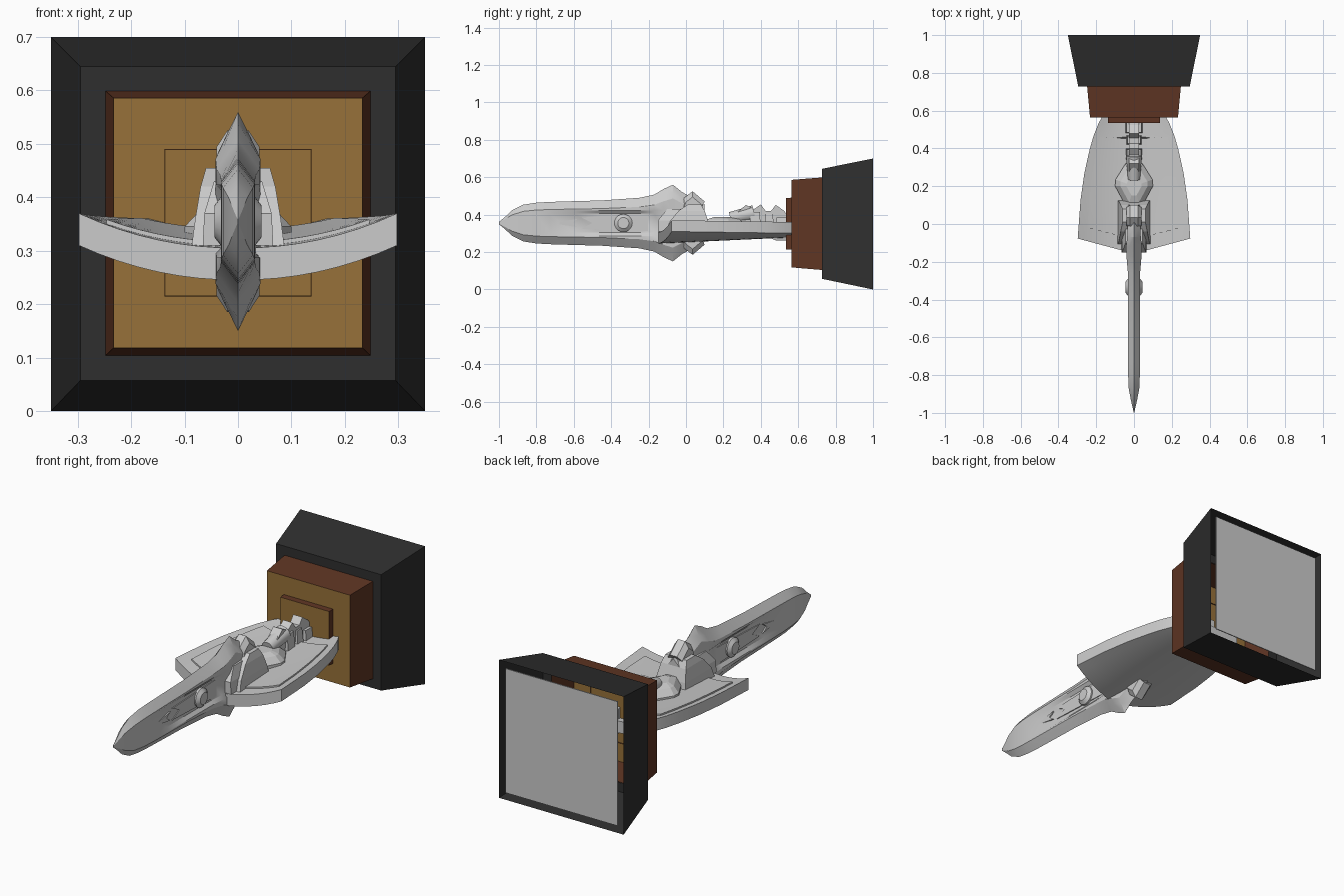
import bpy, bmesh, math
from mathutils import Vector, Matrix

if "Cube" in bpy.data.objects:
    bpy.data.objects.remove(bpy.data.objects["Cube"])

ZC = 0.355  # height of the ship's long axis


def material(name, rgb):
    m = bpy.data.materials.new(name)
    m.diffuse_color = (*rgb, 1)
    m.use_nodes = True
    m.node_tree.nodes["Principled BSDF"].inputs["Base Color"].default_value = m.diffuse_color
    return m


SILVER = material("silver", (0.60, 0.60, 0.60))
BLACK = material("black", (0.028, 0.028, 0.028))
BROWN = material("dark_wood", (0.115, 0.036, 0.017))
GOLD = material("gold", (0.31, 0.165, 0.041))


def finish(name, bm, mats, smooth=None):
    bmesh.ops.remove_doubles(bm, verts=bm.verts, dist=0.0004)
    bmesh.ops.recalc_face_normals(bm, faces=bm.faces)
    me = bpy.data.meshes.new(name)
    bm.to_mesh(me)
    bm.free()
    for m in mats:
        me.materials.append(m)
    if smooth:
        me.shade_smooth()
        me.set_sharp_from_angle(angle=math.radians(smooth))
    ob = bpy.data.objects.new(name, me)
    bpy.context.collection.objects.link(ob)
    return ob


def loft(name, rings, mats, caps=(True, True), smooth=None):
    """Skin closed rings of equal point count."""
    bm = bmesh.new()
    vs = [[bm.verts.new(p) for p in r] for r in rings]
    n = len(rings[0])
    for a, b in zip(vs, vs[1:]):
        for i in range(n):
            bm.faces.new((a[i], a[(i + 1) % n], b[(i + 1) % n], b[i]))
    if caps[0]:
        bm.faces.new(vs[0])
    if caps[1]:
        bm.faces.new(vs[-1])
    return finish(name, bm, mats, smooth)


def square(y, hx, z0, z1):
    return [(-hx, y, z0), (hx, y, z0), (hx, y, z1), (-hx, y, z1)]


def rect(z, hx, y0, y1):
    return [(-hx, y0, z), (hx, y0, z), (hx, y1, z), (-hx, y1, z)]


def gild_front(ob):
    for p in ob.data.polygons:
        if p.normal.y < -0.9 or p.normal.y > 0.9:
            p.material_index = 1


# --- wall plinth: hollow black frame, wooden step, gold front plates
loft("plinth_frame", [square(1.0, 0.35, 0, 0.7), square(0.727, 0.295, 0.057, 0.645),
                      square(0.727, 0.246, 0.106, 0.597)], [BLACK], (False, False))
gild_front(loft("plinth_step", [square(0.729, 0.248, 0.104, 0.599),
                                square(0.565, 0.233, 0.118, 0.586)], [BROWN, GOLD], (False, True)))
gild_front(loft("mount_plate", [square(0.57, 0.138, 0.214, 0.491),
                                square(0.535, 0.137, 0.215, 0.489)], [BROWN, GOLD], (False, True)))
loft("back_panel", [square(0.994, 0.315, 0.035, 0.665), square(0.999, 0.315, 0.035, 0.665)], [SILVER])


# --- long blade hull: y, half height, half width, recess depth
stations = [(-1.0, 0.006, 0.001, 0), (-0.965, 0.035, 0.009, 0), (-0.93, 0.068, 0.017, 0),
            (-0.87, 0.098, 0.028, 0), (-0.8, 0.109, 0.031, 0), (-0.73, 0.113, 0.032, 0),
            (-0.6, 0.117, 0.032, 0.012), (-0.45, 0.121, 0.032, 0.014), (-0.25, 0.135, 0.033, 0.014),
            (-0.17, 0.152, 0.04, 0.014), (-0.12, 0.182, 0.042, 0.0), (-0.07, 0.205, 0.036, 0),
            (-0.02, 0.165, 0.034, 0), (0.1, 0.10, 0.034, 0)]
rings = []
for y, h, w, r in stations:
    a = min(0.6 * h, 0.068)
    q = [(0, h), (w * 0.62, h - 0.22 * h), (w, 0.64 * h), (w, a), (w - r, a * 0.75)]
    half = q + [(x, -z) for x, z in reversed(q)]
    ring = half + [(-x, z) for x, z in reversed(half[1:-1])]
    rings.append([(x, y, ZC + z) for x, z in ring])
loft("blade_hull", rings, [SILVER], smooth=25)

# side bulbs on the blade
bm = bmesh.new()
bmesh.ops.create_cone(bm, cap_ends=True, segments=20, radius1=0.048, radius2=0.048, depth=0.06)
bmesh.ops.create_cone(bm, cap_ends=True, segments=20, radius1=0.048, radius2=0.03, depth=0.014,
                      matrix=Matrix.Translation((0, 0, 0.037)))
bmesh.ops.create_cone(bm, cap_ends=True, segments=20, radius1=0.03, radius2=0.048, depth=0.014,
                      matrix=Matrix.Translation((0, 0, -0.037)))
bmesh.ops.transform(bm, verts=bm.verts,
                    matrix=Matrix.Translation((0, -0.335, ZC)) @ Matrix.Rotation(math.pi / 2, 4, 'Y'))
finish("blade_bulbs", bm, [SILVER], 30)

# arrow wedges and rails in the blade recess
for s, side in ((1, "right"), (-1, "left")):
    loft(f"recess_wedge_{side}", [[(s * x, y, ZC + z) for y, z in
         ((-0.72, 0.0), (-0.58, 0.022), (-0.61, 0.0), (-0.58, -0.022))] for x in (0.01, 0.027)], [SILVER])
    loft(f"recess_rail_{side}", [[(s * x, y, ZC + z) for y, z in
         ((-0.56, 0.03), (-0.16, 0.045), (-0.16, -0.045), (-0.56, -0.03), (-0.5, 0))]
         for x in (0.01, 0.023)], [SILVER])


# --- curved wing deck
def lerp_table(t, table):
    for (a, u), (b, v) in zip(table, table[1:]):
        if t <= b:
            return u + (v - u) * (t - a) / (b - a)
    return table[-1][1]


WIDTH = [(0, 0.298), (0.3, 0.283), (0.5, 0.264), (0.68, 0.238), (0.86, 0.203), (1, 0.15)]


def deck_point(t, s, drop):
    f = -0.157 + 0.08 * abs(t)
    z = 0.305 + 0.035 * s
    z += (0.37 - 0.01 * s - z) * abs(t) ** 2.1
    return (t * lerp_table(s, WIDTH), f + (0.6 - f) * s, z - drop)


def deck(name, tmax, s0, s1, top, bottom):
    ts = [tmax * (i / 8 - 1) for i in range(17)]
    rings = []
    for k in range(11):
        s = s0 + (s1 - s0) * k / 10
        rings.append([deck_point(t, s, top) for t in ts] +
                     [deck_point(t, s, bottom) for t in reversed(ts)])
    return loft(name, rings, [SILVER], smooth=25)


deck("wing_deck", 1.0, 0, 1, 0, 0.06)
deck("wing_inner_deck", 0.84, 0.1, 0.8, -0.008, 0.02)


# --- central tower, twin spikes and keel
loft("tower_shoulder", [rect(0.30, 0.088, -0.11, 0.13), rect(0.36, 0.08, -0.09, 0.12),
                        rect(0.42, 0.07, -0.04, 0.10), rect(0.455, 0.06, 0.01, 0.08)], [SILVER])
loft("tower_cheek", [rect(0.31, 0.066, -0.15, -0.02), rect(0.37, 0.063, -0.15, -0.02),
                     rect(0.43, 0.045, -0.1, -0.02)], [SILVER])
spike = [(-0.03, 0.06), (-0.01, 0.135), (0.035, 0.17), (0.1, 0.115), (0.085, 0.095), (0.105, 0.05)]
for s, n in ((1, "upper"), (-1, "lower")):
    rings = []
    for x, k in ((-0.04, 0.82), (-0.02, 1), (0.02, 1), (0.04, 0.82)):
        rings.append([(x, 0.035 + (y - 0.035) * k, ZC + s * z * k) for y, z in spike])
    loft(f"{n}_spike", rings, [SILVER])

# diamond deckhouse behind the tower
def diamond(z, k):
    pts = [(0.035, 0.08), (0.1, 0.2), (0.098, 0.235), (0.045, 0.32)]
    pts = [(x * k, 0.2 + (y - 0.2) * k) for x, y in pts]
    return [(x, y, z) for x, y in pts] + [(-x, y, z) for x, y in reversed(pts)]


loft("deckhouse", [diamond(0.30, 1), diamond(0.345, 1), diamond(0.375, 0.72), diamond(0.388, 0.4)], [SILVER])

# tail: tilted drum and stepped blocks running to the mount
bm = bmesh.new()
bmesh.ops.create_cone(bm, cap_ends=True, segments=12, radius1=0.032, radius2=0.042, depth=0.13,
                      matrix=Matrix.Translation((0, 0.30, 0.395)) @ Matrix.Rotation(math.radians(-78), 4, 'X'))
finish("tail_drum", bm, [SILVER], 35)
tail = [(0.25, 0.31), (0.25, 0.39), (0.32, 0.452), (0.365, 0.43), (0.4, 0.455), (0.425, 0.42),
        (0.455, 0.42), (0.48, 0.452), (0.525, 0.42), (0.54, 0.40), (0.58, 0.39), (0.58, 0.31)]
loft("tail_spine", [[(x, y, z) for y, z in tail] for x in (-0.026, 0.026)], [SILVER])
for y0, y1, hx, z in ((0.34, 0.40, 0.036, 0.415), (0.42, 0.47, 0.034, 0.405), (0.48, 0.56, 0.04, 0.385)):
    loft("tail_block", [rect(0.31, hx + 0.008, y0, y1), rect(z, hx, y0 + 0.005, y1 - 0.005)], [SILVER])

# small keel under the rear
loft("rear_keel", [rect(0.30, 0.03, 0.4, 0.6), rect(0.262, 0.02, 0.48, 0.58)], [SILVER])
